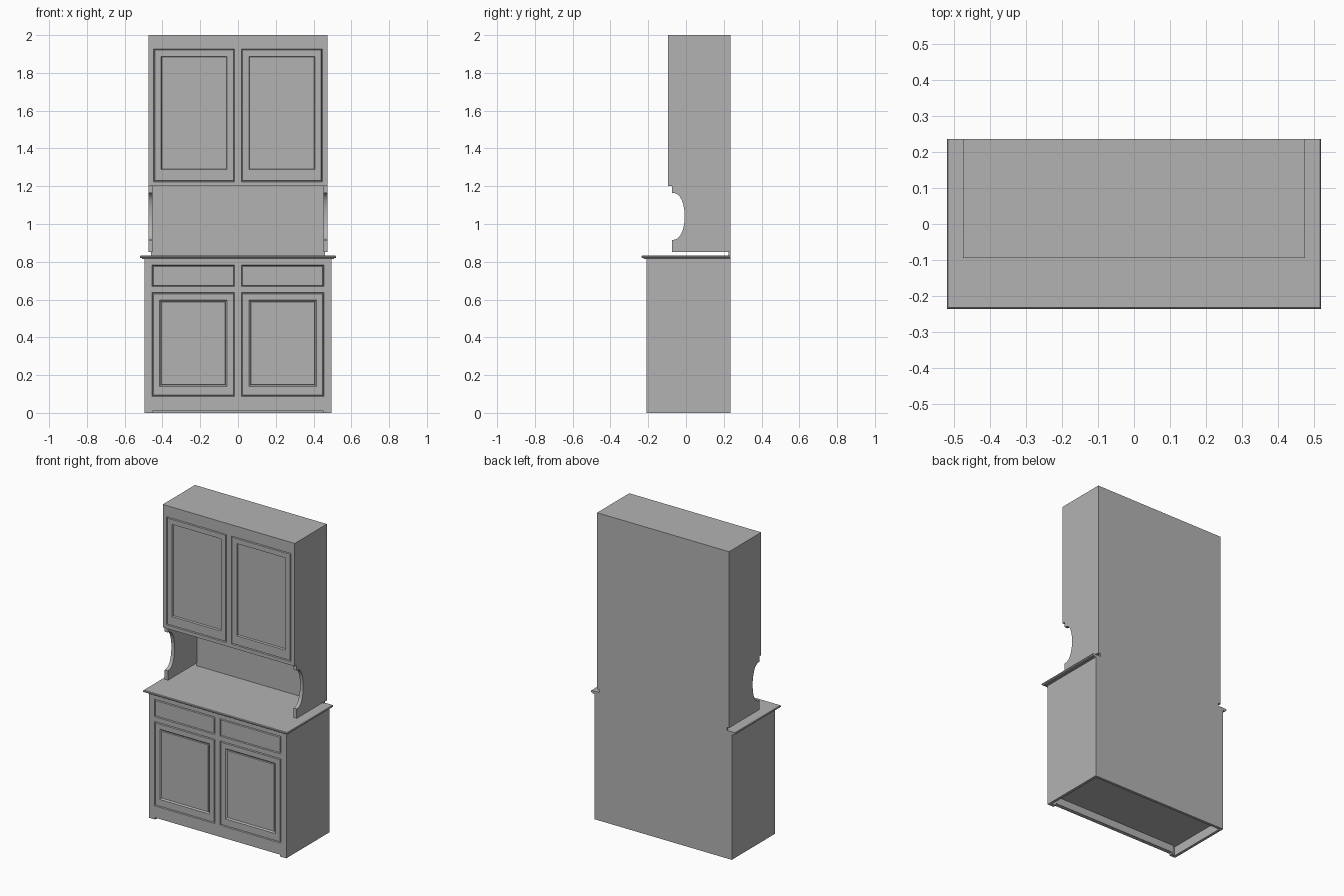
import bpy, bmesh, math

if "Cube" in bpy.data.objects:
    bpy.data.objects.remove(bpy.data.objects["Cube"])

grey = bpy.data.materials.new("painted_grey")
grey.diffuse_color = (0.45, 0.45, 0.45, 1)
grey.use_nodes = True
grey.node_tree.nodes["Principled BSDF"].inputs["Base Color"].default_value = grey.diffuse_color
BACK = 0.236


def finish(name, bm):
    bmesh.ops.recalc_face_normals(bm, faces=bm.faces)
    me = bpy.data.meshes.new(name)
    bm.to_mesh(me)
    bm.free()
    me.materials.append(grey)
    ob = bpy.data.objects.new(name, me)
    bpy.context.collection.objects.link(ob)
    return ob


def box(name, x0, x1, y0, y1, z0, z1):
    bm = bmesh.new()
    bmesh.ops.create_cube(bm, size=1)
    for v in bm.verts:
        v.co = ((x0 + x1) / 2 + v.co.x * (x1 - x0),
                (y0 + y1) / 2 + v.co.y * (y1 - y0),
                (z0 + z1) / 2 + v.co.z * (z1 - z0))
    return finish(name, bm)


def cabinet(name, xs, zs, front, doors, drawers, steps, lift):
    """Box whose gridded front carries grooved doors and drawers.
    doors / drawers: row numbers; steps: (width, depth) insets of the door panel;
    lift: extra height of the panel's lower edge."""
    bm = bmesh.new()
    grid = [[bm.verts.new((x, front, z)) for x in xs] for z in zs]
    rear = {(i, j): bm.verts.new((xs[i], BACK, zs[j]))
            for i in (0, -1) for j in (0, -1)}
    cells = {}
    for j in range(len(zs) - 1):
        for i in range(len(xs) - 1):
            cells[i, j] = bm.faces.new((grid[j][i], grid[j][i + 1],
                                        grid[j + 1][i + 1], grid[j + 1][i]))
    a, b, c, d = rear[0, 0], rear[-1, 0], rear[-1, -1], rear[0, -1]
    bm.faces.new((a, d, c, b))
    bm.faces.new([r[0] for r in reversed(grid)][::-1] + [d, a])
    bm.faces.new([r[-1] for r in grid] + [c, b])
    bottom = bm.faces.new(grid[0] + [b, a])
    bm.faces.new(grid[-1] + [c, d])
    bmesh.ops.recalc_face_normals(bm, faces=bm.faces)

    def inset(faces, width, depth):
        bmesh.ops.inset_individual(bm, faces=faces, thickness=width, depth=depth)

    # groove around every door and drawer front
    door_faces = [cells[i, j] for i in (1, 3) for j in doors]
    fronts = door_faces + [cells[i, j] for i in (1, 3) for j in drawers]
    inset(fronts, 0.005, -0.008)
    inset(fronts, 0.005, 0.008)
    # moulded panel in each door
    inset(door_faces, 0.046, 0)
    for f in door_faces:
        low = min(v.co.z for v in f.verts)
        for v in f.verts:
            if v.co.z < low + 0.01:
                v.co.z += lift
    for width, depth in steps:
        inset(door_faces, width, depth)
    return bm, bottom


# Base cabinet with a hollow underside
bm, bottom = cabinet("base_cabinet", [-0.495, -0.455, -0.018, 0.018, 0.455, 0.495],
                     [0, 0.088, 0.637, 0.668, 0.782, 0.82], -0.21,
                     [1], [3], [(0.012, -0.008), (0.004, 0.006)], 0.012)
bmesh.ops.inset_region(bm, faces=[bottom], thickness=0.025, depth=0)
bmesh.ops.translate(bm, verts=bottom.verts[:], vec=(0, 0, 0.0))
bmesh.ops.inset_region(bm, faces=[bottom], thickness=0.0005, depth=-0.06)
base = finish("base_cabinet", bm)

# Shallow cut under the front rail leaves two small feet
cutter = box("foot_cutter", -0.45, 0.45, -0.3, -0.18, -0.05, 0.012)
cutter.hide_render = True
cutter.hide_viewport = True
cut = base.modifiers.new("foot_cut", 'BOOLEAN')
cut.operation = 'DIFFERENCE'
cut.solver = 'EXACT'
cut.object = cutter

# Countertop: moulded edge on front and sides, flush at the back
profile = [(0.0, 0.814), (0.012, 0.816), (0.014, 0.819), (0.021, 0.820),
           (0.0245, 0.823), (0.0245, 0.829), (0.021, 0.833)]
bm = bmesh.new()
rings = []
for out, z in profile:
    x, y = 0.495 + out, -0.211 - out
    rings.append([bm.verts.new(p) for p in
                  ((-x, BACK, z), (-x, y, z), (x, y, z), (x, BACK, z))])
for lo, hi in zip(rings, rings[1:]):
    for k in range(4):
        n = (k + 1) % 4
        bm.faces.new((lo[k], lo[n], hi[n], hi[k]))
bm.faces.new(rings[0][::-1])
bm.faces.new(rings[-1])
finish("countertop", bm)

# Upper cabinet
bm, _ = cabinet("upper_cabinet", [-0.475, -0.447, -0.018, 0.018, 0.447, 0.475],
                [1.2, 1.223, 1.927, 2.0], -0.095,
                [1], [], [(0.006, -0.009)], 0.025)
finish("upper_cabinet", bm)

# Side brackets with a scooped front edge
scoop = [(-0.075 + 0.068 * math.sin(math.pi * k / 16) ** 0.8,
          1.04 - 0.125 * math.cos(math.pi * k / 16)) for k in range(17)]
outline = [(BACK, 0.852), (-0.075, 0.852)] + scoop + [(-0.075, 1.2), (BACK, 1.2)]
for side, label in ((-1, "left"), (1, "right")):
    bm = bmesh.new()
    inner = [bm.verts.new((side * 0.452, y, z)) for y, z in outline]
    outer = [bm.verts.new((side * 0.475, y, z)) for y, z in outline]
    bm.faces.new(inner)
    bm.faces.new(outer[::-1])
    for k in range(len(outline)):
        n = (k + 1) % len(outline)
        bm.faces.new((inner[k], outer[k], outer[n], inner[n]))
    ob = finish(label + "_side_bracket", bm)
    bpy.context.view_layer.objects.active = ob
    ob.select_set(True)
    bpy.ops.object.shade_smooth_by_angle(angle=math.radians(25))
    ob.select_set(False)

# Back board between the brackets, reaching down to the countertop
box("back_board", -0.46, 0.46, 0.226, BACK, 0.83, 1.2)
